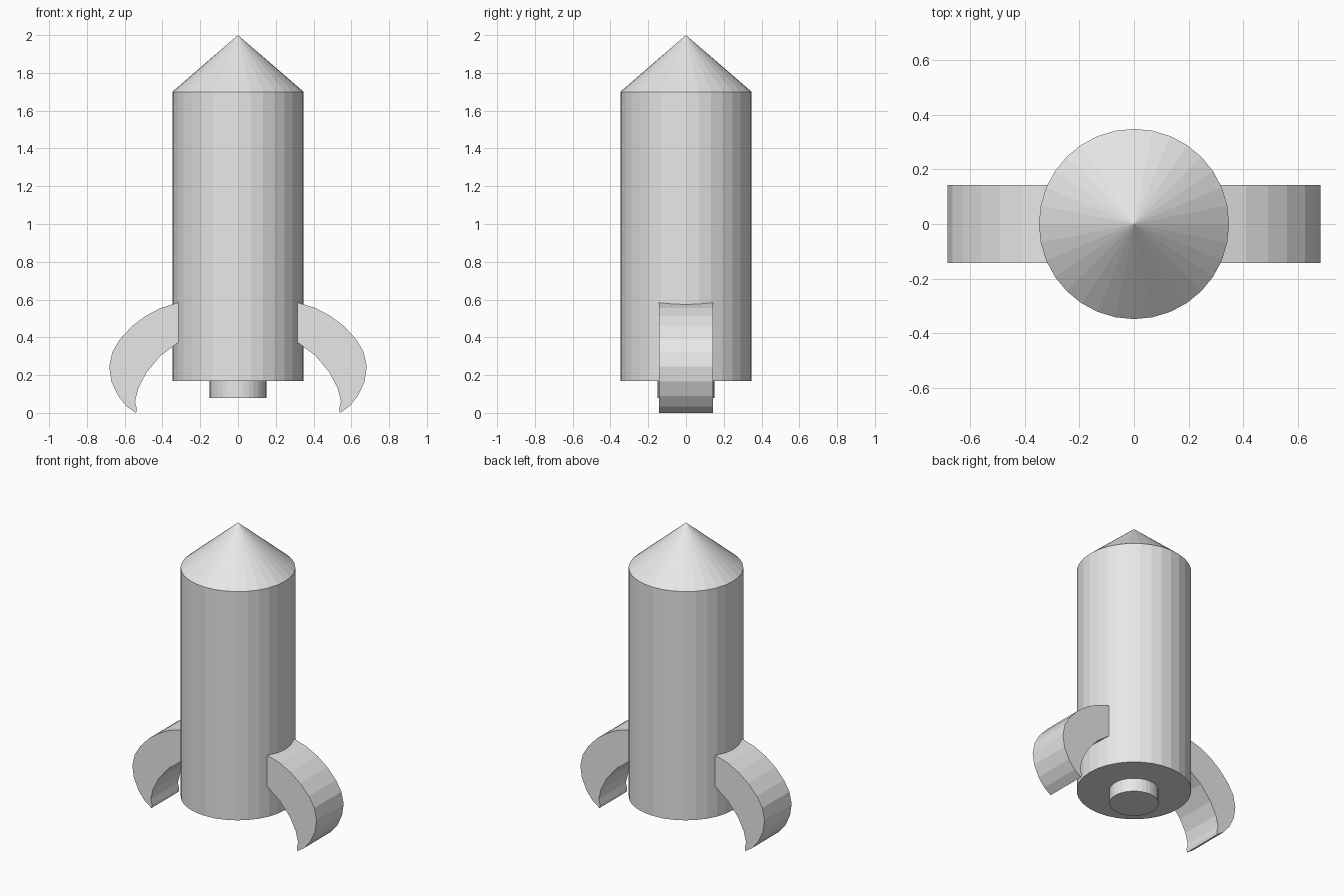
import bpy, bmesh

cube = bpy.data.objects.get("Cube")
if cube:
    bpy.data.objects.remove(cube, do_unlink=True)

# Single plain grey finish
grey = bpy.data.materials.new("plain grey")
grey.use_nodes = True
colour = (0.8, 0.8, 0.8, 1)
grey.diffuse_color = colour
grey.node_tree.nodes["Principled BSDF"].inputs["Base Color"].default_value = colour

RADIUS, SIDES = 0.348, 32
BASE, SHOULDER, TIP = 0.17, 1.70, 2.0


def turned_part(name, bottom, top, r_bottom, r_top):
    """Flat-shaded cylinder or cone standing between two heights."""
    bpy.ops.mesh.primitive_cone_add(
        vertices=SIDES, radius1=r_bottom, radius2=r_top,
        depth=top - bottom, location=(0, 0, (bottom + top) / 2))
    part = bpy.context.object
    part.name = name
    part.data.materials.append(grey)


def fin(name, side, outline, half_width):
    """Curved leg: an x-z outline extruded along y."""
    bm = bmesh.new()
    verts = [bm.verts.new((side * x, -half_width, z)) for x, z in outline]
    face = bm.faces.new(verts)
    new = bmesh.ops.extrude_face_region(bm, geom=[face])["geom"]
    moved = [v for v in new if isinstance(v, bmesh.types.BMVert)]
    bmesh.ops.translate(bm, verts=moved, vec=(0, 2 * half_width, 0))
    bmesh.ops.recalc_face_normals(bm, faces=bm.faces)
    mesh = bpy.data.meshes.new(name)
    bm.to_mesh(mesh)
    bm.free()
    mesh.materials.append(grey)
    bpy.context.collection.objects.link(bpy.data.objects.new(name, mesh))


# Hull, nose and engine
turned_part("body", BASE, SHOULDER, RADIUS, RADIUS)
turned_part("nose_cone", SHOULDER, TIP, RADIUS, 0)
turned_part("engine_nozzle", 0.08, BASE + 0.02, 0.15, 0.15)

# Fins: outer curve from the hull down to the foot, then back up the inner curve
outer = [(0.22, 0.61), (0.32, 0.583), (0.41, 0.555), (0.49, 0.513), (0.56, 0.46),
         (0.625, 0.39), (0.665, 0.323), (0.682, 0.245), (0.67, 0.165),
         (0.635, 0.09), (0.59, 0.035), (0.54, 0.0)]
inner = [(0.535, 0.02), (0.545, 0.06), (0.528, 0.13), (0.485, 0.213), (0.41, 0.303),
         (0.317, 0.372), (0.22, 0.42)]
for name, side in (("left_fin", 1), ("right_fin", -1)):
    fin(name, side, outer + inner, 0.143)
